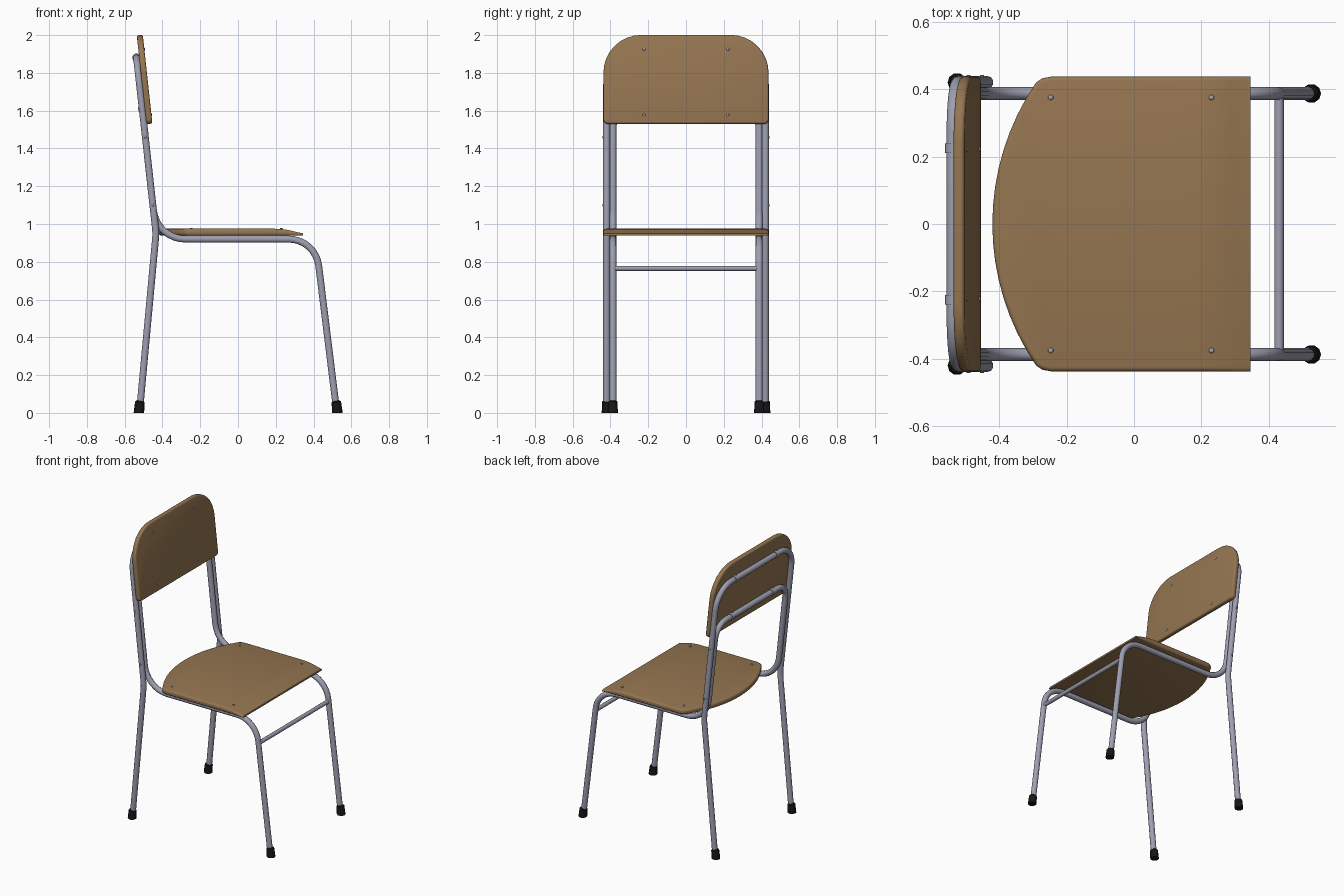
import bpy, bmesh, math
from mathutils import Vector, Matrix

if "Cube" in bpy.data.objects:
    bpy.data.objects.remove(bpy.data.objects["Cube"])


def material(name, rgb):
    m = bpy.data.materials.new(name)
    m.diffuse_color = (*rgb, 1)
    m.use_nodes = True
    m.node_tree.nodes["Principled BSDF"].inputs["Base Color"].default_value = m.diffuse_color
    return m


WOOD = material("brown wood", (0.30, 0.18, 0.082))
STEEL = material("grey steel", (0.34, 0.35, 0.44))
RUBBER = material("black rubber", (0.008, 0.008, 0.008))


def finish(name, bm, mat, angle=35):
    bmesh.ops.recalc_face_normals(bm, faces=bm.faces)
    me = bpy.data.meshes.new(name)
    bm.to_mesh(me)
    bm.free()
    me.materials.append(mat)
    ob = bpy.data.objects.new(name, me)
    bpy.context.collection.objects.link(ob)
    bpy.ops.object.select_all(action='DESELECT')
    ob.select_set(True)
    bpy.context.view_layer.objects.active = ob
    bpy.ops.object.shade_smooth_by_angle(angle=math.radians(angle))
    return ob


def fillet(corners, closed=False, n=8):
    """Round each (point, radius) corner of a path."""
    out, k = [], len(corners)
    for i, (p, r) in enumerate(corners):
        p = Vector(p)
        if r == 0 or (not closed and i in (0, k - 1)):
            out.append(p)
            continue
        d1 = (Vector(corners[i - 1][0]) - p).normalized()
        d2 = (Vector(corners[(i + 1) % k][0]) - p).normalized()
        half = d1.angle(d2) / 2
        c = p + (d1 + d2).normalized() * r / math.sin(half)
        t = r / math.tan(half)
        a, b = (p + d1 * t - c).normalized(), (p + d2 * t - c).normalized()
        out += [c + a.slerp(b, j / n) * r for j in range(n + 1)]
    return out


def tube(name, pts, radius):
    cu = bpy.data.curves.new(name, 'CURVE')
    cu.dimensions = '3D'
    cu.bevel_depth = radius
    cu.bevel_resolution = 3
    cu.use_fill_caps = True
    sp = cu.splines.new('POLY')
    sp.points.add(len(pts) - 1)
    for q, p in zip(sp.points, pts):
        q.co = (*p, 1)
    sp.use_smooth = True
    tmp = bpy.data.objects.new(name + "_path", cu)
    me = bpy.data.meshes.new_from_object(tmp)
    bm = bmesh.new()
    bm.from_mesh(me)
    bpy.data.objects.remove(tmp)
    bpy.data.meshes.remove(me)
    return finish(name, bm, STEEL, 50)


def mirrored(half):
    """Continue a half path on the other side of the chair."""
    return half + [((x, -y, z), r) for (x, y, z), r in reversed(half)]


def slab(outline, thick, bevel):
    bm = bmesh.new()
    f = bm.faces.new([bm.verts.new((p[0], p[1], 0)) for p in outline])
    ext = bmesh.ops.extrude_face_region(bm, geom=[f])['geom']
    bmesh.ops.translate(bm, vec=(0, 0, thick), verts=[v for v in ext if isinstance(v, bmesh.types.BMVert)])
    rim = [e for e in bm.edges if abs(e.verts[0].co.z - e.verts[1].co.z) < 1e-6]
    bmesh.ops.bevel(bm, geom=rim, offset=bevel, segments=3, profile=0.5, affect='EDGES')
    return bm


def along(origin, direction):
    return Matrix.Translation(origin) @ Vector(direction).to_track_quat('Z', 'Y').to_matrix().to_4x4()


def dots(name, places, r=0.008):
    """Small domed screw heads at (position, normal)."""
    bm = bmesh.new()
    for p, d in places:
        bmesh.ops.create_uvsphere(bm, u_segments=10, v_segments=6, radius=r,
                                  matrix=along(p, d) @ Matrix.Diagonal((1, 1, 0.5, 1)))
    finish(name, bm, STEEL, 60)


# steel frame: outer back loop and inner front-leg/seat/back loop
OUT, INN, R = 0.42, 0.387, 0.019
tube("back_leg_frame", fillet(mirrored([
    ((-0.520, -OUT, 0.02), 0), ((-0.434, -OUT, 0.95), 0.3),
    ((-0.537, -OUT, 1.88), 0.15)])), R)
tube("front_leg_frame", fillet(mirrored([
    ((0.521, -INN, 0.02), 0), ((0.410, -INN, 0.92), 0.16),
    ((-0.431, -INN, 0.92), 0.17), ((-0.507, -INN, 1.61), 0.10)])), R)
tube("front_crossbar", [Vector((0.430, y, 0.765)) for y in (-INN, INN)], 0.014)

# collars on the two back bars
for label, x, z in (("upper", -0.537, 1.88), ("lower", -0.507, 1.61)):
    for side, y in (("left", 0.225), ("right", -0.225)):
        tube(f"{label}_{side}_collar", [Vector((x, y + d, z)) for d in (-0.014, 0.014)], 0.023)

# rubber feet
for label, x, y, lean in (("front", 0.523, INN, (-0.111, 0, 0.9)), ("back", -0.522, OUT, (0.086, 0, 0.93))):
    for side, s in (("left", 1), ("right", -1)):
        bm = bmesh.new()
        bmesh.ops.create_cone(bm, cap_ends=True, segments=10, radius1=0.028, radius2=0.025, depth=0.06,
                              matrix=along((x, s * y, 0.034), lean))
        top = [e for e in bm.edges if all(v.co.z > 0.05 for v in e.verts)]
        bmesh.ops.bevel(bm, geom=top, offset=0.006, segments=1, affect='EDGES')
        for v in bm.verts:
            if v.co.z < 0.02:
                v.co.z = 0
        finish(f"{label}_{side}_foot", bm, RUBBER, 40)

# seat: curved rear edge, front edge thinning downwards
A, RAD = 0.42, 0.743
start = math.asin(A / RAD)
arc = [(-0.42 + RAD * (1 - math.cos(t)), RAD * math.sin(t))
       for t in (start * (1 - i / 8) for i in range(17))]
outline = [(0.345, 0.437), (-0.245, 0.437), (-0.272, 0.432)] + arc + \
          [(-0.272, -0.432), (-0.245, -0.437), (0.345, -0.437)]
bm = slab(outline, 0.037, 0.013)
for i in range(6):
    bmesh.ops.bisect_plane(bm, geom=bm.verts[:] + bm.edges[:] + bm.faces[:],
                           plane_co=(0.19 + 0.024 * i, 0, 0), plane_no=(1, 0, 0))
for v in bm.verts:
    t = max(0, (v.co.x - 0.19) / 0.155)
    v.co.z = 0.938 + v.co.z * (1 - 0.8 * t * t)
    if v.co.x > 0.325:
        v.co.x = 0.345
finish("seat", bm, WOOD)

# backrest: leaning panel with large upper corners
H, W, T = 0.473, 0.437, 0.032
a = math.atan2(0.051, 0.47)
up, fwd = Vector((-math.sin(a), 0, math.cos(a))), Vector((math.cos(a), 0, math.sin(a)))
base = Vector((-0.469, 0, 1.53)) - fwd * T / 2
bm = slab(fillet([((-W, 0, 0), 0.025), ((W, 0, 0), 0.025), ((W, H, 0), 0.2), ((-W, H, 0), 0.2)],
                 closed=True), T, 0.010)
frame = Matrix((Vector((0, 1, 0)), up, fwd)).transposed().to_4x4()
bm.transform(Matrix.Translation(base) @ frame)
finish("backrest", bm, WOOD)

# screw heads
dots("seat_screws", [((x, y, 0.976), (0, 0, 1)) for x in (-0.247, 0.23) for y in (-0.375, 0.375)])
dots("backrest_screws", [(base + up * h + fwd * T + Vector((0, y, 0)), fwd)
                         for h in (0.396, 0.047) for y in (-0.222, 0.222)])
dots("frame_rivets", [((-0.434 - 0.111 * (z - 0.95), s * (OUT + R), z), (0, s, 0))
                      for z in (1.10, 1.46) for s in (-1, 1)], 0.007)
